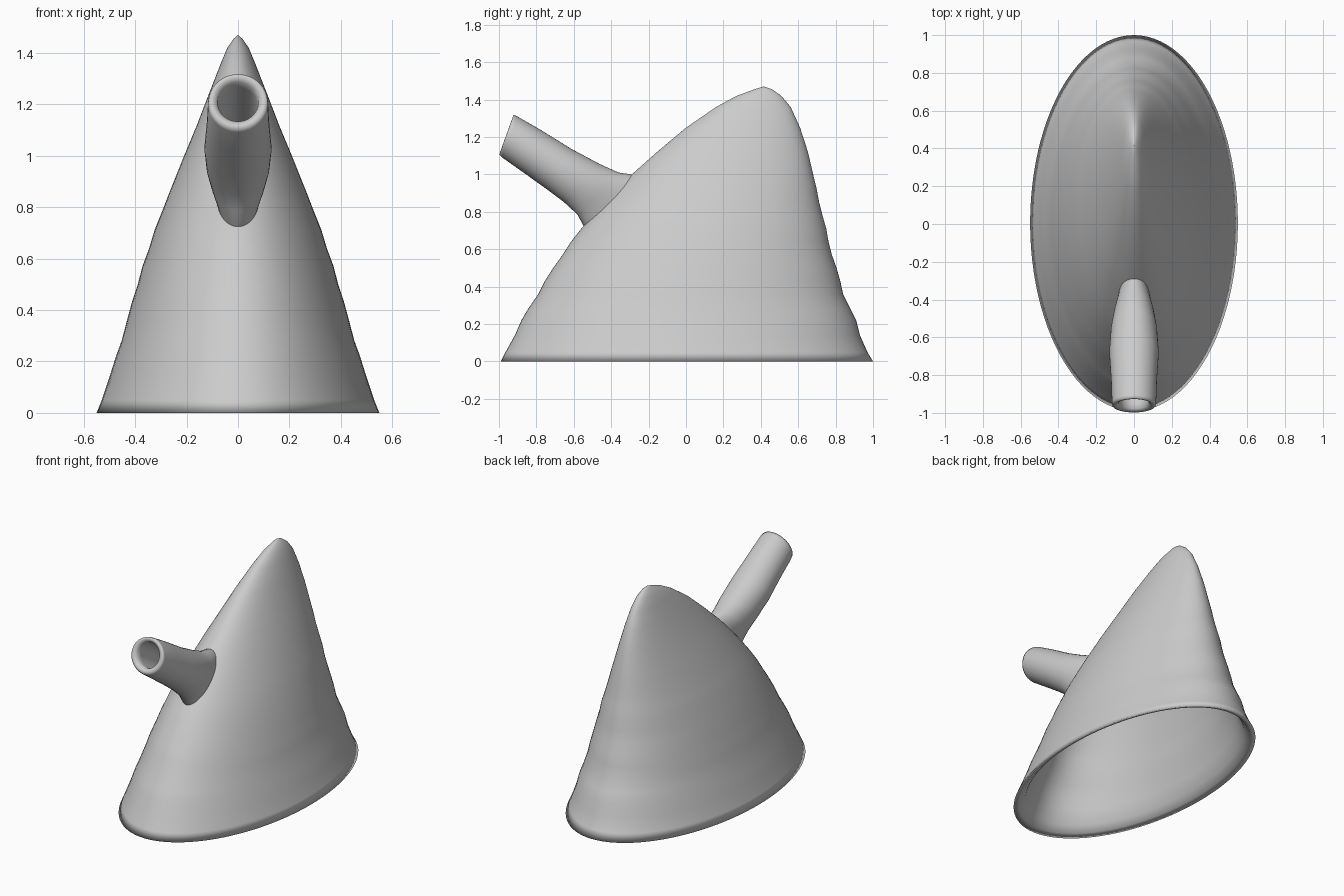
import bpy, bmesh, math

SEG = 96


def loft(name, rings, segs, cap_start=False, cap_end=False):
    """Rings are (y0, z0, y1, z1, half_width): front/back points of an ellipse."""
    bm = bmesh.new()
    loops = []
    for y0, z0, y1, z1, w in rings:
        loop = []
        for i in range(segs):
            a = 2 * math.pi * i / segs
            t = (1 - math.cos(a)) / 2
            loop.append(bm.verts.new((w * math.sin(a), y0 + (y1 - y0) * t, z0 + (z1 - z0) * t)))
        loops.append(loop)
    for a, b in zip(loops, loops[1:]):
        for i in range(segs):
            j = (i + 1) % segs
            bm.faces.new((a[i], a[j], b[j], b[i]))
    if cap_start:
        bm.faces.new(loops[0])
    if cap_end:
        bm.faces.new(loops[-1])
    bmesh.ops.recalc_face_normals(bm, faces=bm.faces)
    mesh = bpy.data.meshes.new(name)
    bm.to_mesh(mesh)
    bm.free()
    mesh.shade_smooth()
    obj = bpy.data.objects.new(name, mesh)
    bpy.context.collection.objects.link(obj)
    return obj


# Leaning hollow cone: z, front y, back y, half width
profile = [
    (0.00, -0.99, 1.00, 0.55), (0.05, -0.965, 0.97, 0.53),
    (0.14, -0.915, 0.93, 0.50), (0.22, -0.88, 0.91, 0.475),
    (0.28, -0.845, 0.88, 0.453), (0.36, -0.79, 0.84, 0.432),
    (0.43, -0.755, 0.825, 0.413), (0.50, -0.71, 0.805, 0.39),
    (0.57, -0.66, 0.78, 0.372), (0.64, -0.615, 0.762, 0.346),
    (0.71, -0.56, 0.75, 0.325), (0.78, -0.50, 0.73, 0.297),
    (0.85, -0.437, 0.712, 0.27), (0.93, -0.36, 0.697, 0.238),
    (1.00, -0.29, 0.68, 0.21), (1.12, -0.155, 0.652, 0.16),
    (1.25, 0.0, 0.61, 0.11), (1.36, 0.16, 0.56, 0.067),
    (1.42, 0.27, 0.51, 0.042), (1.455, 0.365, 0.46, 0.018),
    (1.47, 0.414, 0.416, 0.001),
]
outer = [(f, z, b, z, w) for z, f, b, w in profile]
inner = [(f + 0.06, z, b - 0.05, z, w - 0.05) for z, f, b, w in profile if w > 0.1]
inner[0] = (-0.945, 0.012, 0.955, 0.012, 0.515)
loft("cone_body", outer[::-1] + inner, SEG, cap_start=True, cap_end=True)

# Spout: outer skin from the body to the lip, then the bore back inside
spout = [
    (-0.48, 0.68, -0.20, 0.95, 0.075),
    (-0.548, 0.725, -0.29, 1.0, 0.088),
    (-0.58, 0.785, -0.36, 1.01, 0.105),
    (-0.65, 0.85, -0.46, 1.055, 0.122),
    (-0.75, 0.925, -0.61, 1.135, 0.131),
    (-0.88, 1.018, -0.78, 1.24, 0.121),
    (-0.985, 1.092, -0.905, 1.312, 0.117),
    (-0.998, 1.105, -0.922, 1.318, 0.114),
    (-0.993, 1.122, -0.927, 1.305, 0.098),
    (-0.977, 1.134, -0.921, 1.287, 0.080),
    (-0.94, 1.12, -0.885, 1.265, 0.077),
    (-0.68, 0.96, -0.60, 1.08, 0.075),
    (-0.40, 0.80, -0.31, 0.91, 0.065),
]
loft("spout", spout, 48)
